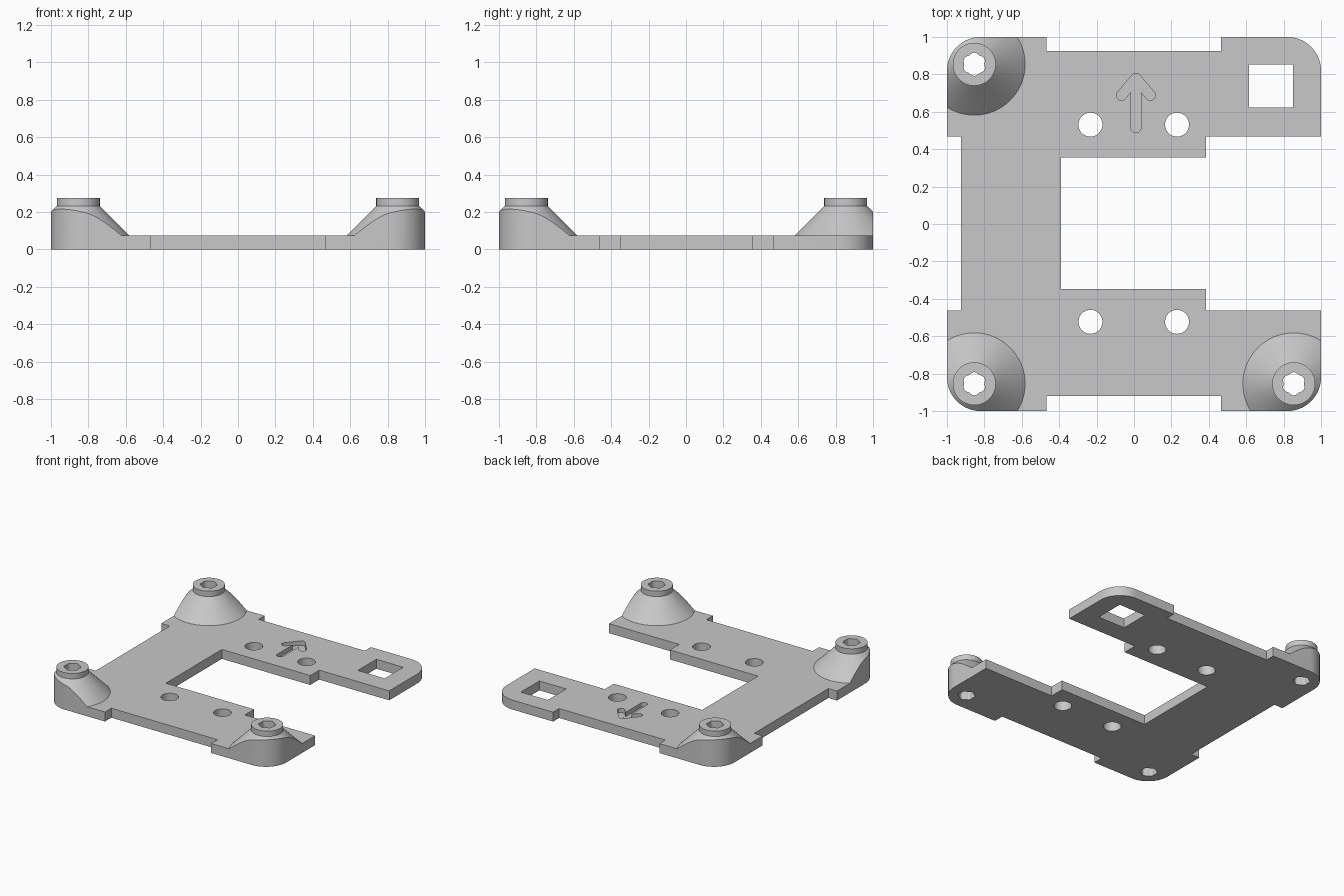
import bpy
import bmesh
import math
from mathutils import Vector

if "Cube" in bpy.data.objects:
    bpy.data.objects.remove(bpy.data.objects["Cube"])

T = 0.075            # plate thickness
BOSS = 0.854         # boss centre offset
HOLE_R = 0.062


def prism(name, pts, z0, z1):
    """Extrude a counter-clockwise 2D outline from z0 to z1."""
    bm = bmesh.new()
    low = [bm.verts.new((x, y, z0)) for x, y in pts]
    high = [bm.verts.new((x, y, z1)) for x, y in pts]
    bm.faces.new(low[::-1])
    bm.faces.new(high)
    n = len(pts)
    for i in range(n):
        j = (i + 1) % n
        bm.faces.new((low[i], low[j], high[j], high[i]))
    me = bpy.data.meshes.new(name)
    bm.to_mesh(me)
    bm.free()
    ob = bpy.data.objects.new(name, me)
    bpy.context.collection.objects.link(ob)
    return ob


def arc(cx, cy, r, a0, a1, n):
    return [(cx + r * math.cos(math.radians(a0 + (a1 - a0) * i / n)),
             cy + r * math.sin(math.radians(a0 + (a1 - a0) * i / n))) for i in range(n + 1)]


def circle(cx, cy, r, n=48):
    return arc(cx, cy, r, 0, 360, n)[:-1]


def rect(x0, y0, x1, y1):
    return [(x0, y0), (x1, y0), (x1, y1), (x0, y1)]


def capsule(a, b, r):
    """Round-ended stroke between two points."""
    a, b = Vector(a), Vector(b)
    d = b - a
    ang = math.degrees(math.atan2(d.y, d.x))
    return arc(b.x, b.y, r, ang - 90, ang + 90, 12) + arc(a.x, a.y, r, ang + 90, ang + 270, 12)


def scallop(cx, cy):
    """Six-lobed screw hole."""
    pts = []
    for i in range(72):
        a = math.radians(i * 5)
        r = HOLE_R - 0.007 * (0.5 + 0.5 * math.cos(6 * a))
        pts.append((cx + r * math.cos(a), cy + r * math.sin(a)))
    return pts


def boolean(target, tool, op):
    """Apply a boolean and discard the tool."""
    tool.hide_render = True
    mod = target.modifiers.new(op, 'BOOLEAN')
    mod.operation = op
    mod.solver = 'EXACT'
    mod.object = tool
    bpy.context.view_layer.objects.active = target
    bpy.ops.object.modifier_apply(modifier=mod.name)
    bpy.data.objects.remove(tool, do_unlink=True)


# Slab, trimmed to its outline once the bosses are on it
plate = prism("mounting_plate", rect(-1.3, -1.3, 1.3, 1.3), 0, T)

# Conical bosses with a cylindrical collar on three corners
bosses = [(-BOSS, BOSS), (-BOSS, -BOSS), (BOSS, -BOSS)]
for x, y in bosses:
    z0, z1 = 0.03, 0.235
    bpy.ops.mesh.primitive_cone_add(vertices=80, radius1=0.272 + T - z0, radius2=0.272 + T - z1,
                                    depth=z1 - z0, location=(x, y, (z0 + z1) / 2))
    boolean(plate, bpy.context.object, 'UNION')
    boolean(plate, prism("collar", circle(x, y, 0.115, 64), 0.1, 0.275), 'UNION')

# Outline: C-shaped frame with corner tabs and rounded corners
R = 0.18
C = 1 - R
outline = [(1, 0.467)] + arc(C, C, R, 0, 90, 16)
outline += [(0.465, 1), (0.465, 0.925), (-0.467, 0.925), (-0.467, 1)]
outline += arc(-C, C, R, 90, 180, 16)
outline += [(-1, 0.467), (-0.925, 0.467), (-0.925, -0.463), (-1, -0.463)]
outline += arc(-C, -C, R, 180, 270, 16)
outline += [(-0.467, -1), (-0.467, -0.92), (0.465, -0.92), (0.465, -1)]
outline += arc(C, -C, R, 270, 360, 16)
outline += [(1, -0.463), (0.385, -0.463), (0.385, -0.347), (-0.39, -0.347),
            (-0.39, 0.355), (0.385, 0.355), (0.385, 0.467)]
boolean(plate, prism("outline_cutter", outline, -0.2, 0.6), 'INTERSECT')

# Screw holes through the bosses
for x, y in bosses:
    boolean(plate, prism("screw_hole", scallop(x, y), -0.2, 0.6), 'DIFFERENCE')

# Round holes along both arms
for x in (-0.233, 0.23):
    for y in (0.531, -0.523):
        boolean(plate, prism("round_hole", circle(x, y, 0.064), -0.2, 0.6), 'DIFFERENCE')

# Square hole in the corner without a boss
boolean(plate, prism("square_hole", rect(0.615, 0.622, 0.851, 0.854), -0.2, 0.6), 'DIFFERENCE')

# Engraved direction arrow
tip = (0.01, 0.779)
for i, end in enumerate([(0.01, 0.515), (-0.067, 0.688), (0.087, 0.688)]):
    boolean(plate, prism("arrow_groove", capsule(end, tip, 0.027), 0.04 + i * 0.0005, 0.3), 'DIFFERENCE')

# Single grey finish
grey = bpy.data.materials.new("light_grey")
grey.diffuse_color = (0.58, 0.58, 0.58, 1)
grey.use_nodes = True
grey.node_tree.nodes["Principled BSDF"].inputs["Base Color"].default_value = grey.diffuse_color
plate.data.materials.clear()
plate.data.materials.append(grey)
for p in plate.data.polygons:
    p.material_index = 0

bpy.ops.object.select_all(action='DESELECT')
plate.select_set(True)
bpy.context.view_layer.objects.active = plate
bpy.ops.object.shade_smooth_by_angle(angle=math.radians(25))
